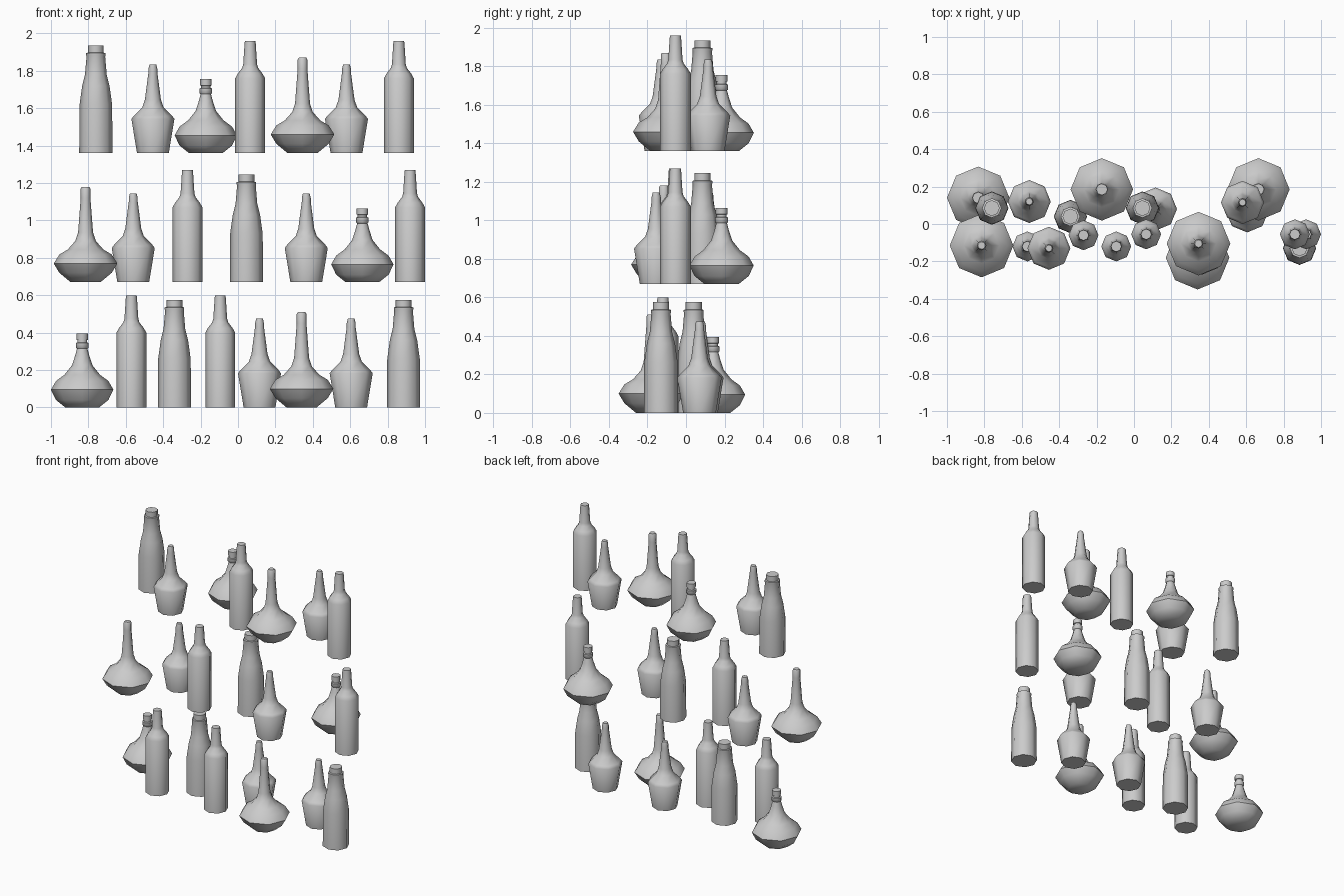
import bpy, bmesh, math

if "Cube" in bpy.data.objects:
    bpy.data.objects.remove(bpy.data.objects["Cube"])

SIDES = 8

# Bottle outlines, (radius, height) from base to mouth
PROFILES = {
    "straight_bottle": [(.08, 0), (.08, .40), (.066, .425), (.043, .455), (.037, .475), (.03, .585), (.028, .60)],
    "tapered_bottle": [(.089, 0), (.087, .26), (.073, .36), (.058, .42), (.05, .515), (.052, .525),
                       (.052, .535), (.042, .537), (.042, .575)],
    "shouldered_flask": [(.085, 0), (.115, .183), (.102, .20), (.057, .245), (.043, .285), (.024, .43),
                         (.024, .45), (.018, .475)],
    "long_neck_flask": [(.08, 0), (.14, .05), (.17, .10), (.14, .148), (.095, .175), (.055, .22), (.04, .265),
                        (.026, .45), (.026, .50), (.02, .51)],
    "collared_flask": [(.09, 0), (.14, .04), (.167, .095), (.14, .142), (.095, .175), (.055, .225), (.037, .28),
                       (.028, .315), (.034, .32), (.034, .345), (.026, .348), (.026, .36), (.031, .362),
                       (.031, .395)],
}

# Base positions of every copy
PLACES = {
    "straight_bottle": [(-.57, -.12, 0), (-.095, -.12, 0), (-.27, -.06, .67), (.92, -.055, .67),
                        (.065, -.055, 1.36), (.86, -.055, 1.36)],
    "tapered_bottle": [(-.34, .04, 0), (.885, -.13, 0), (.045, .085, .67), (-.76, .085, 1.36)],
    "shouldered_flask": [(.115, .08, 0), (.605, .07, 0), (-.56, .12, .67), (.365, -.155, .67),
                         (-.455, -.13, 1.36), (.58, .115, 1.36)],
    "long_neck_flask": [(.34, -.18, 0), (-.815, -.115, .67), (.345, -.105, 1.36)],
    "collared_flask": [(-.833, .14, 0), (.665, .185, .67), (-.172, .185, 1.36)],
}


def lathe(name, profile):
    """Closed, turned mesh with a flat base and mouth."""
    bm = bmesh.new()
    rings = []
    for r, z in profile:
        rings.append([bm.verts.new((r * math.cos(i * math.tau / SIDES),
                                    r * math.sin(i * math.tau / SIDES), z)) for i in range(SIDES)])
    for a, b in zip(rings, rings[1:]):
        for i in range(SIDES):
            j = (i + 1) % SIDES
            bm.faces.new((a[i], a[j], b[j], b[i]))
    bm.faces.new(rings[0][::-1])
    bm.faces.new(rings[-1])
    mesh = bpy.data.meshes.new(name)
    bm.to_mesh(mesh)
    bm.free()
    return mesh


for name, profile in PROFILES.items():
    mesh = lathe(name, profile)
    for n, place in enumerate(PLACES[name]):
        obj = bpy.data.objects.new(f"{name}_{n + 1}", mesh)
        obj.location = place
        bpy.context.collection.objects.link(obj)
    # Smooth the shared mesh, keep base and rim edges crisp
    bpy.ops.object.select_all(action='DESELECT')
    obj.select_set(True)
    bpy.context.view_layer.objects.active = obj
    bpy.ops.object.shade_smooth_by_angle(angle=math.radians(50))
